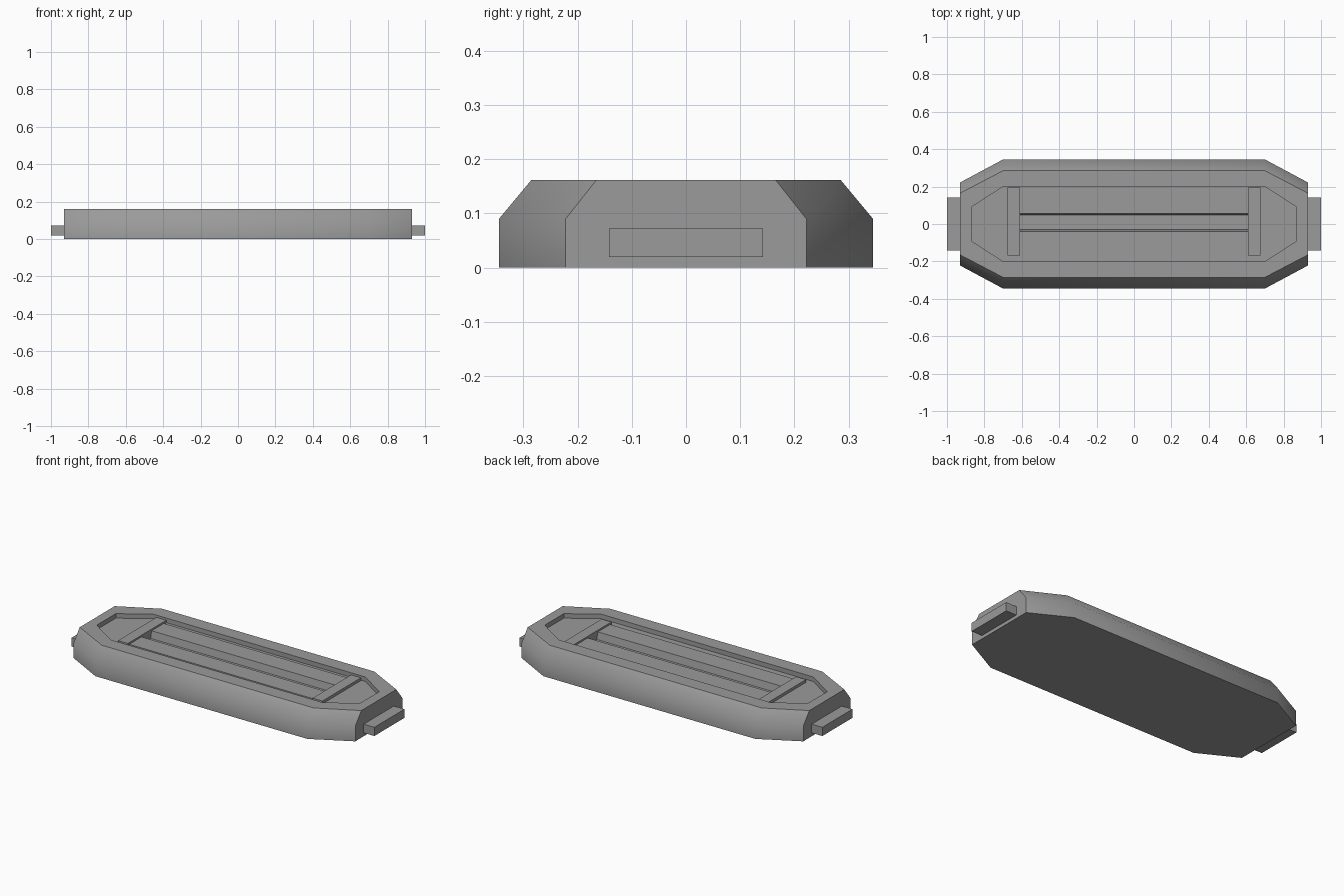
import bpy, bmesh, math

if "Cube" in bpy.data.objects:
    bpy.data.objects.remove(bpy.data.objects["Cube"])

grey = bpy.data.materials.new("dark_grey")
grey.diffuse_color = (0.325, 0.325, 0.325, 1)
grey.use_nodes = True
grey.node_tree.nodes["Principled BSDF"].inputs["Base Color"].default_value = grey.diffuse_color


def make_object(name, bm):
    bmesh.ops.recalc_face_normals(bm, faces=bm.faces[:])
    mesh = bpy.data.meshes.new(name)
    bm.to_mesh(mesh)
    bm.free()
    mesh.materials.append(grey)
    obj = bpy.data.objects.new(name, mesh)
    bpy.context.collection.objects.link(obj)
    return obj


def octagon(bm, end_x, end_y, side_x, side_y, z):
    quarter = [(end_x, end_y), (side_x, side_y)]
    pts = quarter + [(-x, y) for x, y in reversed(quarter)]
    pts += [(-x, -y) for x, y in pts]
    return [bm.verts.new((x, y, z)) for x, y in pts]


def box(name, x0, x1, y0, y1, z0, z1):
    bm = bmesh.new()
    bmesh.ops.create_cube(bm, size=1)
    for v in bm.verts:
        v.co = ((x0 + x1) / 2 + v.co.x * (x1 - x0),
                (y0 + y1) / 2 + v.co.y * (y1 - y0),
                (z0 + z1) / 2 + v.co.z * (z1 - z0))
    return make_object(name, bm)


# Chamfered octagonal body with a shallow recess in the top
FLOOR = 0.135
PLATE = 0.142
bm = bmesh.new()
rings = [octagon(bm, *r) for r in (
    (0.93, 0.222, 0.70, 0.345, 0.0),
    (0.93, 0.222, 0.70, 0.345, 0.09),
    (0.93, 0.165, 0.70, 0.285, 0.162),
    (0.87, 0.09, 0.70, 0.20, 0.162),
    (0.87, 0.09, 0.70, 0.20, FLOOR))]
for a, b in zip(rings, rings[1:]):
    for i in range(8):
        j = (i + 1) % 8
        bm.faces.new((a[i], a[j], b[j], b[i]))
bm.faces.new(rings[0])
bm.faces.new(rings[-1])
body = make_object("body", bm)
bpy.context.view_layer.objects.active = body
body.select_set(True)
bpy.ops.object.shade_smooth_by_angle(angle=math.radians(45))

# Raised plate between the cross bars
plate = box("centre_plate", -0.615, 0.615, -0.155, 0.172, FLOOR - 0.001, PLATE)

# Slope-sided channel cut along the middle of plate and body
SLOPE = 0.009 / (PLATE - 0.10)
top = 0.2
w = SLOPE * (top - 0.10)
profile = [(-0.030, 0.10), (0.047, 0.10), (0.047 + w, top), (-0.030 - w, top)]
bm = bmesh.new()
ends = [[bm.verts.new((x, y, z)) for y, z in profile] for x in (-0.613, 0.613)]
for end in ends:
    bm.faces.new(end)
for i in range(4):
    j = (i + 1) % 4
    bm.faces.new((ends[0][i], ends[0][j], ends[1][j], ends[1][i]))
cutter = make_object("channel_cutter", bm)
cutter.hide_render = True
for obj in (body, plate):
    bpy.context.view_layer.objects.active = obj
    mod = obj.modifiers.new("channel", 'BOOLEAN')
    mod.operation = 'DIFFERENCE'
    mod.solver = 'EXACT'
    mod.object = cutter
    bpy.ops.object.modifier_apply(modifier=mod.name)
bpy.data.objects.remove(cutter)

# Cross bars and end tabs on both ends
for side, s in (("left", -1), ("right", 1)):
    bx = sorted((s * 0.61, s * 0.675))
    box(side + "_cross_bar", *bx, -0.168, 0.195, 0.09, 0.152)
    tx = sorted((s * 0.92, s * 1.0))
    box(side + "_end_tab", *tx, -0.142, 0.142, 0.02, 0.072)
